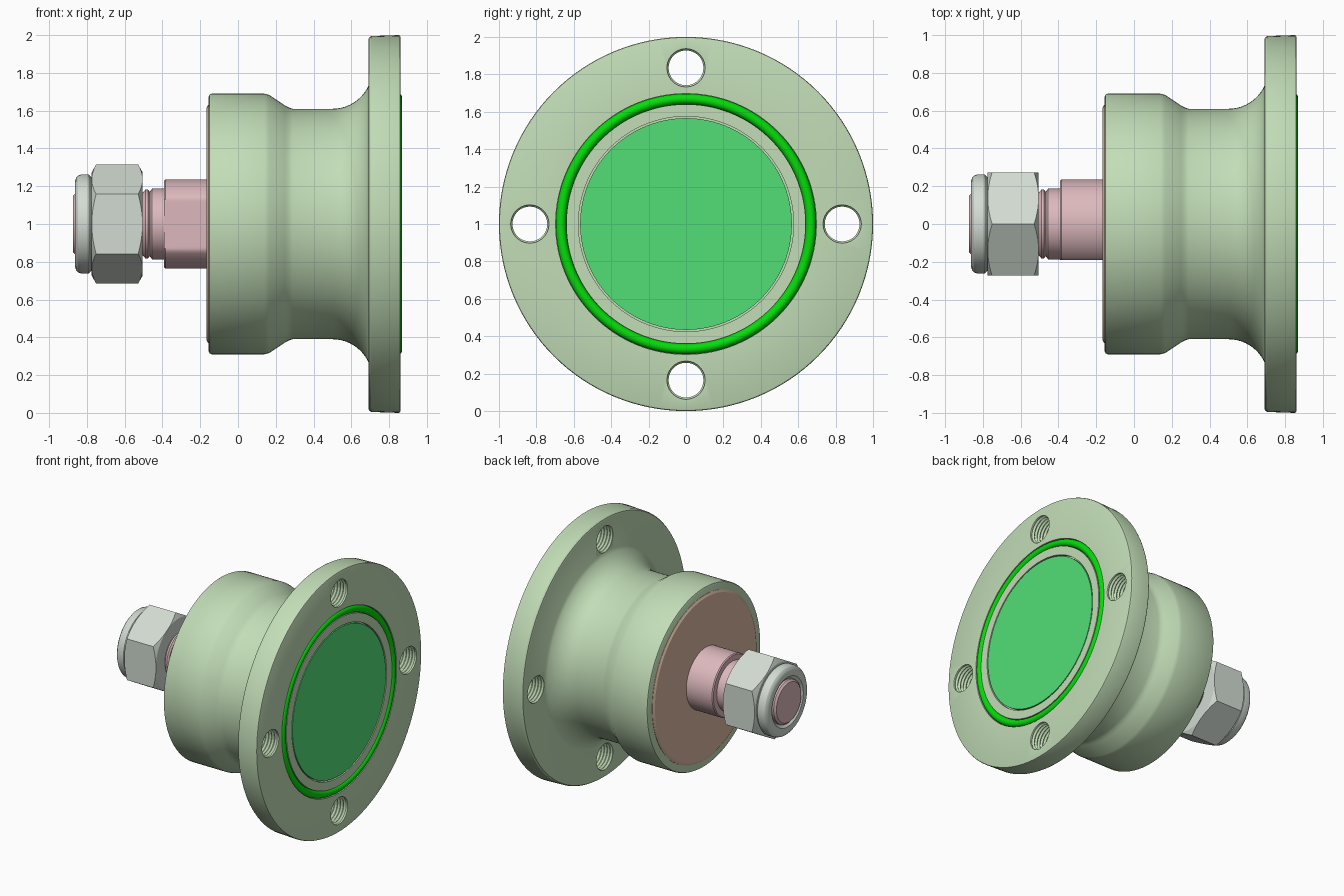
import bpy, bmesh
from math import sin, cos, pi, radians
from mathutils import Matrix, Vector

cube = bpy.data.objects.get("Cube")
if cube:
    bpy.data.objects.remove(cube, do_unlink=True)

AXIS = Vector((0, 0, 1))  # every part turns about the x direction through here


def material(name, r, g, b):
    col = [(c / 255 / 12.92 if c < 11 else ((c / 255 + 0.055) / 1.055) ** 2.4) for c in (r, g, b)] + [1]
    m = bpy.data.materials.new(name)
    m.use_nodes = True
    m.diffuse_color = col
    m.node_tree.nodes["Principled BSDF"].inputs["Base Color"].default_value = col
    return m


sage = material("sage body", 194, 221, 183)
green = material("green face", 82, 222, 118)
bright = material("bright seal green", 5, 220, 10)
brown = material("brown plate", 220, 184, 162)
pink = material("pink shaft", 221, 185, 189)
grey = material("pale grey nut", 210, 219, 210)


def lathe(name, profile, mat, segments=96, centre=AXIS):
    """Revolve (x, radius) points about the x direction; first spoke points up."""
    bm = bmesh.new()
    pts = [bm.verts.new((x, 0, r)) for x, r in profile]
    edges = [bm.edges.new(pair) for pair in zip(pts, pts[1:])]
    bmesh.ops.spin(bm, geom=pts + edges, cent=(0, 0, 0), axis=(1, 0, 0),
                   angle=2 * pi, steps=segments)
    bmesh.ops.remove_doubles(bm, verts=bm.verts, dist=1e-4)
    bmesh.ops.recalc_face_normals(bm, faces=bm.faces)
    bmesh.ops.translate(bm, verts=bm.verts, vec=centre)
    mesh = bpy.data.meshes.new(name)
    bm.to_mesh(mesh)
    bm.free()
    mesh.materials.append(mat)
    obj = bpy.data.objects.new(name, mesh)
    bpy.context.collection.objects.link(obj)
    return obj


def activate(obj):
    bpy.ops.object.select_all(action='DESELECT')
    obj.select_set(True)
    bpy.context.view_layer.objects.active = obj


def boolean(obj, tool, operation):
    tool.hide_render = True
    mod = obj.modifiers.new("cut", 'BOOLEAN')
    mod.object, mod.operation, mod.solver = tool, operation, 'EXACT'
    activate(obj)
    bpy.ops.object.modifier_apply(modifier=mod.name)
    bpy.data.objects.remove(tool, do_unlink=True)


def smooth(obj, angle=30):
    activate(obj)
    bpy.ops.object.shade_smooth_by_angle(angle=radians(angle))


# Flanged body with a swept fillet, seal groove and face recess
fillet = [(0.5 + 0.21 * sin(a), 0.82 - 0.21 * cos(a))
          for a in [radians(65) * i / 10 for i in range(11)]]
body = lathe("flanged_body", [
    (-0.155, 0), (-0.155, 0.675), (-0.15, 0.685), (-0.14, 0.69),
    (0.14, 0.69), (0.165, 0.683), (0.25, 0.627), (0.268, 0.617), (0.29, 0.61),
    *fillet, (0.69, 0.975), (0.694, 0.988), (0.705, 0.995),
    (0.85, 1), (0.857, 0.997), (0.86, 0.99),
    (0.86, 0.697), (0.825, 0.697), (0.825, 0.64), (0.86, 0.64),
    (0.86, 0.575), (0.835, 0.575), (0.835, 0)], sage, 128)

# Four threaded bolt holes through the flange
thread = [(0.62 + 0.0125 * i, 0.093 if i % 2 else 0.104) for i in range(19)]
for k in range(4):
    a = k * pi / 2
    centre = AXIS + 0.835 * Vector((0, cos(a), sin(a)))
    tool = lathe("hole_cutter", [(0.62, 0), *thread, (0.855, 0.101), (0.87, 0.105), (0.87, 0)],
                 sage, 40, centre)
    boolean(body, tool, 'DIFFERENCE')
smooth(body)

# Front face disc and seal ring
smooth(lathe("face_disc", [(0.83, 0), (0.83, 0.566), (0.859, 0.566), (0.859, 0)], green))
ring = [(0.84 + 0.029 * sin(i * pi / 8), 0.668 + 0.028 * cos(i * pi / 8)) for i in range(17)]
smooth(lathe("seal_ring", ring, bright, 128))

# Rear plate
smooth(lathe("rear_plate", [(-0.14, 0), (-0.14, 0.632), (-0.157, 0.632), (-0.167, 0.615),
                            (-0.167, 0)], brown))

# Stepped shaft with one spanner flat on the front side
shaft = lathe("stepped_shaft", [
    (-0.873, 0), (-0.873, 0.15), (-0.86, 0.165), (-0.505, 0.165), (-0.49, 0.183),
    (-0.477, 0.183), (-0.467, 0.17), (-0.455, 0.187), (-0.392, 0.187),
    (-0.392, 0.228), (-0.385, 0.235), (-0.15, 0.235), (-0.15, 0)], pink)
for v in shaft.data.vertices:
    v.co.y = max(v.co.y, -0.19)
smooth(shaft)

# Hex nut with turned corners and a rounded locking collar
nut = lathe("hex_nut", [(-0.776, 0), (-0.776, 0.316), (-0.506, 0.316), (-0.506, 0)], grey, 6)
turned = lathe("corner_cutter", [
    (-0.776, 0), (-0.776, 0.27), (-0.75, 0.318), (-0.53, 0.318),
    (-0.506, 0.275), (-0.506, 0)], grey)
boolean(nut, turned, 'INTERSECT')
smooth(nut, 20)
smooth(lathe("nut_collar", [
    (-0.76, 0), (-0.76, 0.25), (-0.778, 0.25), (-0.79, 0.262), (-0.83, 0.262),
    (-0.847, 0.256), (-0.858, 0.243), (-0.863, 0.225), (-0.863, 0.19),
    (-0.845, 0.168), (-0.845, 0)], grey))
